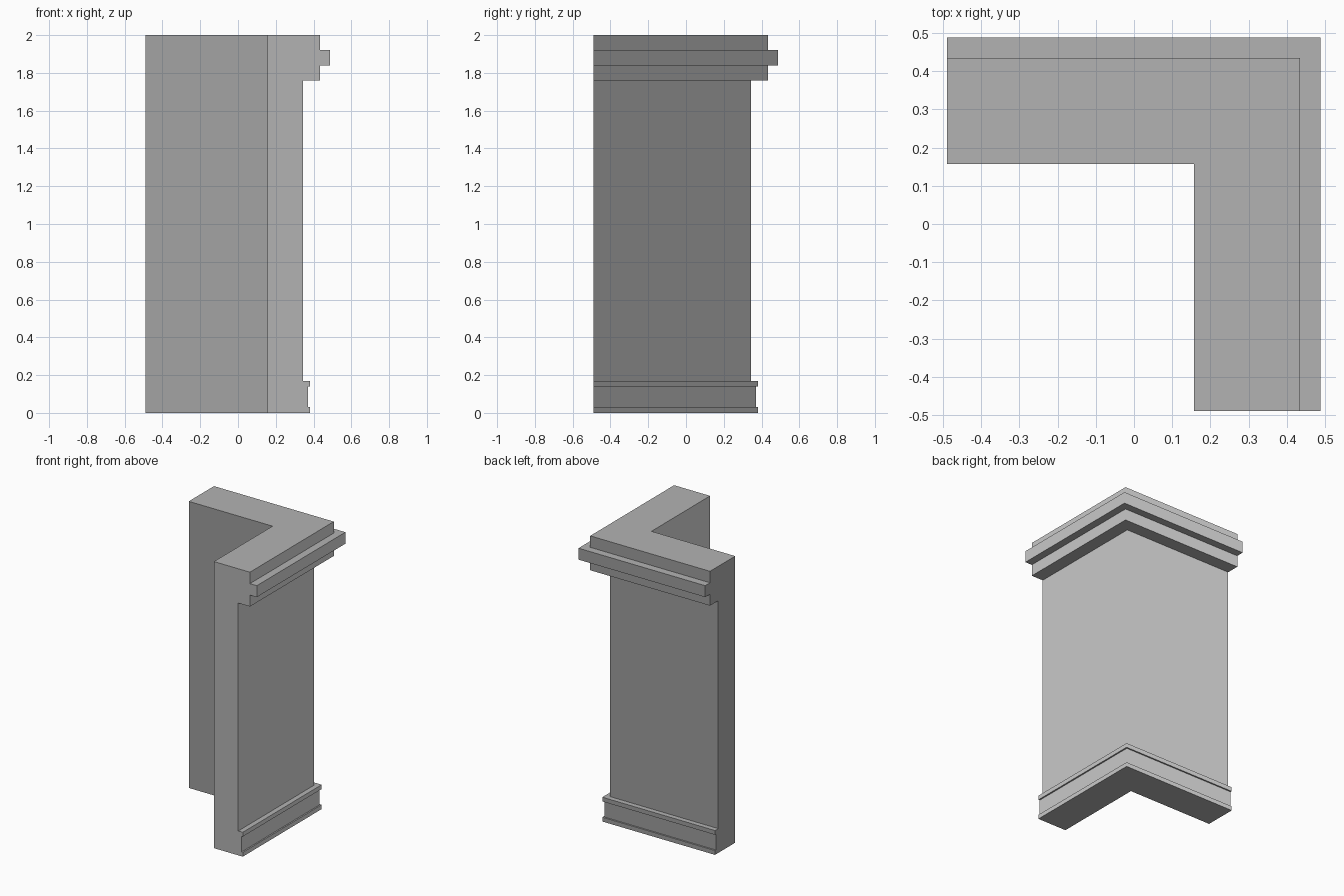
import bpy
import bmesh

cube = bpy.data.objects.get("Cube")
if cube:
    bpy.data.objects.remove(cube, do_unlink=True)

# Plain plaster grey
plaster = bpy.data.materials.new("plaster_grey")
plaster.use_nodes = True
grey = (0.45, 0.45, 0.45, 1)
plaster.diffuse_color = grey
plaster.node_tree.nodes["Principled BSDF"].inputs["Base Color"].default_value = grey

END = -0.49     # cut ends of both wall arms
INNER = 0.157   # inside wall face

# Outer wall steps from the ground up: (top height, outer face distance)
steps = [
    (0.03, 0.38),    # plinth foot
    (0.14, 0.37),    # plinth face
    (0.17, 0.38),    # plinth cap
    (1.76, 0.345),   # wall shaft
    (1.84, 0.435),   # lower cornice
    (1.92, 0.488),   # cornice ledge
    (2.00, 0.435),   # upper cornice
]

# Closed cross-section of the wall, as (distance, height)
profile = [(INNER, 0)]
bottom = 0
for top, face in steps:
    profile += [(face, bottom), (face, top)]
    bottom = top
profile.append((INNER, bottom))

# Sweep the section along the left arm, round the mitred corner, along the back arm
bm = bmesh.new()
left_end = [bm.verts.new((d, END, z)) for d, z in profile]
corner = [bm.verts.new((d, d, z)) for d, z in profile]
back_end = [bm.verts.new((END, d, z)) for d, z in profile]
count = len(profile)
for a, b in ((left_end, corner), (corner, back_end)):
    for i in range(count):
        j = (i + 1) % count
        bm.faces.new((a[i], a[j], b[j], b[i]))
bm.faces.new(left_end)
bm.faces.new(back_end)

# Join the flat mitre seams on the level faces, then face everything outward
seams = [e for e in bm.edges if len(e.link_faces) == 2
         and e.verts[0] in corner and e.verts[1] in corner
         and e.calc_face_angle() < 0.01]
bmesh.ops.dissolve_edges(bm, edges=seams, use_verts=False)
bmesh.ops.recalc_face_normals(bm, faces=bm.faces[:])

mesh = bpy.data.meshes.new("corner_wall")
bm.to_mesh(mesh)
bm.free()
mesh.materials.append(plaster)
wall = bpy.data.objects.new("corner_wall", mesh)
bpy.context.collection.objects.link(wall)
